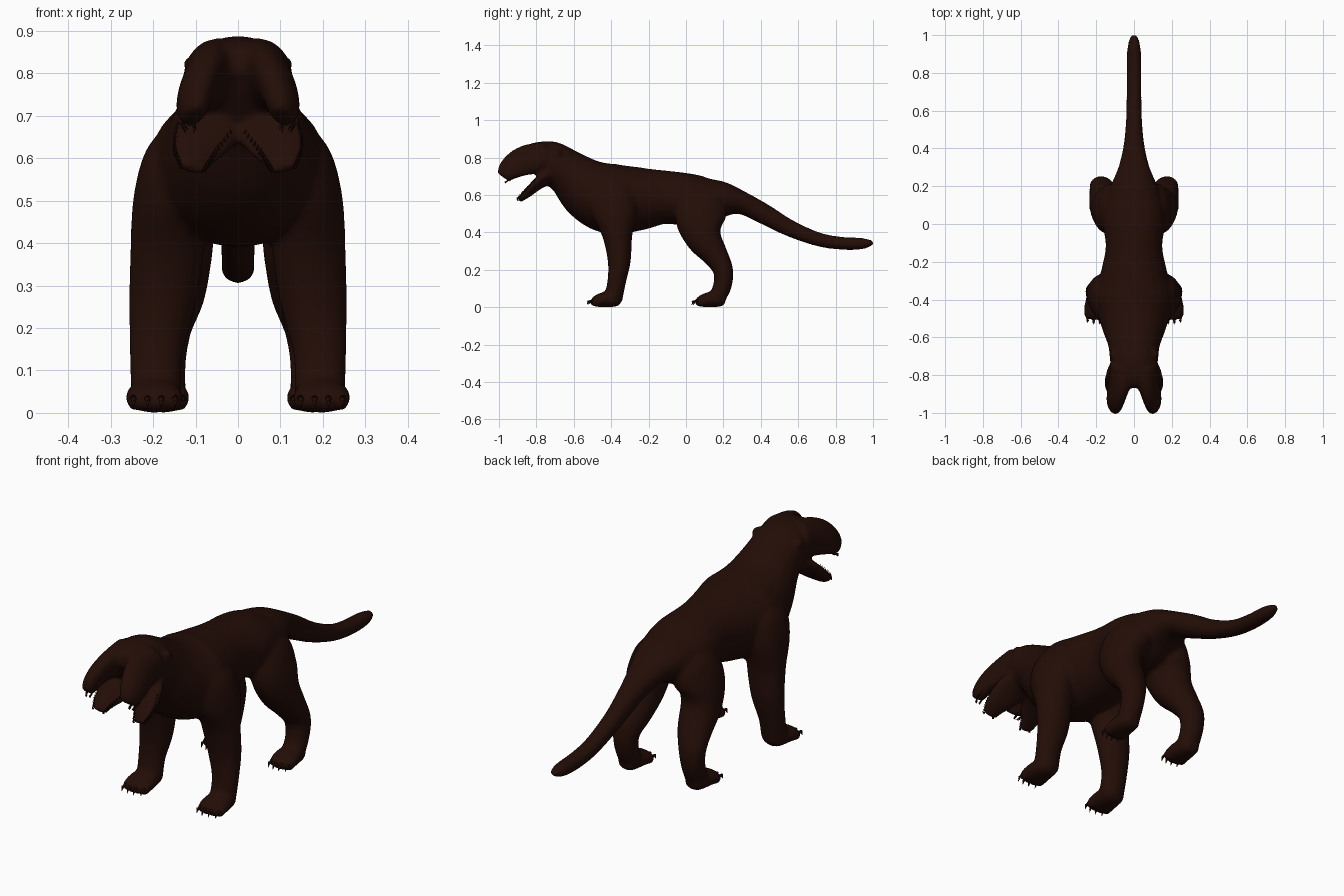
import bpy, bmesh, math
from mathutils import Vector

if "Cube" in bpy.data.objects:
    bpy.data.objects.remove(bpy.data.objects["Cube"])

mat = bpy.data.materials.new("dark_brown")
mat.diffuse_color = (0.017, 0.004, 0.002, 1)
mat.use_nodes = True
mat.node_tree.nodes["Principled BSDF"].inputs["Base Color"].default_value = mat.diffuse_color


def finish(bm, name):
    bmesh.ops.recalc_face_normals(bm, faces=bm.faces)
    me = bpy.data.meshes.new(name)
    bm.to_mesh(me)
    bm.free()
    for p in me.polygons:
        p.use_smooth = True
    me.materials.append(mat)
    ob = bpy.data.objects.new(name, me)
    bpy.context.collection.objects.link(ob)
    return ob


def spline(st, steps=5):
    """Catmull-Rom through stations (x, y, z, half width, half depth)."""
    st = [Vector(s) for s in st]
    p = [st[0] * 2 - st[1]] + st + [st[-1] * 2 - st[-2]]
    out = []
    for i in range(1, len(p) - 2):
        a, b, c, d = p[i - 1:i + 3]
        for k in range(steps):
            t = k / steps
            out.append((b * 2 + (c - a) * t + (a * 2 - b * 5 + c * 4 - d) * t * t
                        + (b * 3 - a - c * 3 + d) * t ** 3) * 0.5)
    return out + [st[-1]]


def loft(bm, stations, side=1, roll=0, n=24):
    """Sweep ellipses along the stations; roll leans the sections outward."""
    pts = spline(stations)
    pos = [Vector((q[0] * side, q[1], q[2])) for q in pts]
    rings = []
    for i, q in enumerate(pts):
        t = (pos[min(i + 1, len(pos) - 1)] - pos[max(i - 1, 0)]).normalized()
        u = (Vector((1, 0, 0)) - t * t.x).normalized()
        v = t.cross(u)
        c, s = math.cos(roll), math.sin(roll) * side
        u, v = u * c + v * s, v * c - u * s
        rings.append([bm.verts.new(pos[i] + u * q[3] * math.cos(a) + v * q[4] * math.sin(a))
                      for a in (2 * math.pi * k / n for k in range(n))])
    for r0, r1 in zip(rings, rings[1:]):
        for k in range(n):
            bm.faces.new((r0[k], r0[(k + 1) % n], r1[(k + 1) % n], r1[k]))
    bm.faces.new(rings[0])
    bm.faces.new(rings[-1])


def ball(bm, loc, size):
    r = bmesh.ops.create_icosphere(bm, subdivisions=3, radius=1)
    for v in r["verts"]:
        v.co = Vector(loc) + Vector([a * b for a, b in zip(v.co, size)])


def spike(bm, base, direction, length, radius):
    d = Vector(direction).normalized()
    rot = d.to_track_quat('Z', 'Y')
    r = bmesh.ops.create_cone(bm, cap_ends=True, segments=8, radius1=radius,
                              radius2=radius * 0.1, depth=length)
    for v in r["verts"]:
        v.co = Vector(base) + rot @ (v.co + Vector((0, 0, length / 2)))


# Skull, neck, trunk and tail in one sweep
trunk = [(0, -.865, .830, .05, .028), (0, -.82, .82, .09, .066), (0, -.74, .785, .124, .110),
         (0, -.635, .722, .138, .124), (0, -.52, .63, .178, .168), (0, -.40, .58, .21, .188),
         (0, -.25, .58, .175, .17), (0, -.12, .588, .15, .144), (0, 0, .577, .165, .14),
         (0, .1, .567, .155, .13), (0, .2, .575, .125, .097), (0, .30, .557, .083, .062),
         (0, .42, .497, .055, .055), (0, .55, .425, .043, .046), (0, .70, .365, .04, .038),
         (0, .82, .343, .04, .035), (0, .93, .34, .036, .032), (0, .985, .343, .024, .019),
         (0, 1.004, .344, .01, .008)]
front_leg = [(.09, -.41, .66, .06, .09), (.13, -.40, .59, .09, .125), (.162, -.38, .5, .085, .12),
             (.167, -.366, .38, .087, .08), (.180, -.357, .25, .078, .062),
             (.193, -.37, .14, .063, .05), (.192, -.39, .04, .06, .05)]
rear_leg = [(.06, .10, .60, .06, .09), (.10, .09, .54, .085, .13), (.135, .075, .46, .085, .13),
            (.148, .095, .37, .087, .098), (.157, .155, .28, .08, .07), (.172, .198, .2, .064, .054),
            (.176, .196, .12, .054, .05), (.175, .165, .045, .053, .045)]
foot = [(0, .035, .03, .035, .022), (0, .01, .036, .05, .035), (0, -.04, .042, .062, .042),
        (0, -.09, .033, .066, .033), (0, -.115, .026, .055, .022)]
# Split jaws: each side has its own upper snout and lower jaw
upper_jaw = [(.05, -.76, .80, .08, .086), (.078, -.85, .787, .052, .085), (.096, -.915, .758, .043, .075),
             (.105, -.958, .722, .036, .058), (.104, -.978, .695, .025, .04)]
lower_jaw = [(.035, -.715, .715, .075, .05), (.073, -.785, .667, .078, .03),
             (.101, -.845, .614, .060, .023), (.107, -.894, .571, .034, .014)]
feet = [(.197, -.385, 1.05), (.176, .175, .95)]
parts = [(front_leg, 0), (rear_leg, 0), (upper_jaw, .38), (lower_jaw, .2)]

bm = bmesh.new()
claws = bmesh.new()
teeth = bmesh.new()
loft(bm, trunk)
for s in (1, -1):
    for stations, roll in parts:
        loft(bm, stations, s, roll)
    # Small ears
    ball(bm, (s * .112, -.69, .822), (.018, .025, .02))
    # Paws with toes and claws
    for fx, fy, k in feet:
        loft(bm, [(fx + a * k, fy + b, z, w * k, h) for a, b, z, w, h in foot], s)
        for i in range(4):
            x = s * (fx + (i - 1.5) * .031 * k)
            y = fy - .108 + abs(i - 1.5) * .008
            ball(bm, (x, y, .026), (.015, .026, .023))
            spike(claws, (x, y - .012, .034), (0, -1, -.15), .03, .009)
            spike(claws, (x, y - .030, .034), (0, -.5, -1), .024, .007)
    # Teeth along the jaw rims
    for q in spline(upper_jaw, 4)[7:]:
        for e in (.2, 1):
            spike(teeth, (s * (q[0] + q[4] * .2 + (e - .6) * q[3]), q[1] + q[4] * .3, q[2] - q[4] * .6),
                  (s * .3, .3, -1), .012, .005)
    for q in spline(lower_jaw, 6)[7:]:
        for e in (1, -1):
            spike(teeth, (s * (q[0] + e * q[3] * .8), q[1] - q[4] * .2, q[2] + q[4] * .2 + e * q[3] * .12),
                  (0, -.6, .8), .016, .005)

# Fuse the body parts into one smooth skin
body = finish(bm, "body")
rm = body.modifiers.new("fuse", 'REMESH')
rm.mode = 'VOXEL'
rm.voxel_size = 0.009
rm.use_smooth_shade = True
sm = body.modifiers.new("soften", 'SMOOTH')
sm.factor = 0.5
sm.iterations = 12
finish(claws, "claws")
finish(teeth, "teeth")
